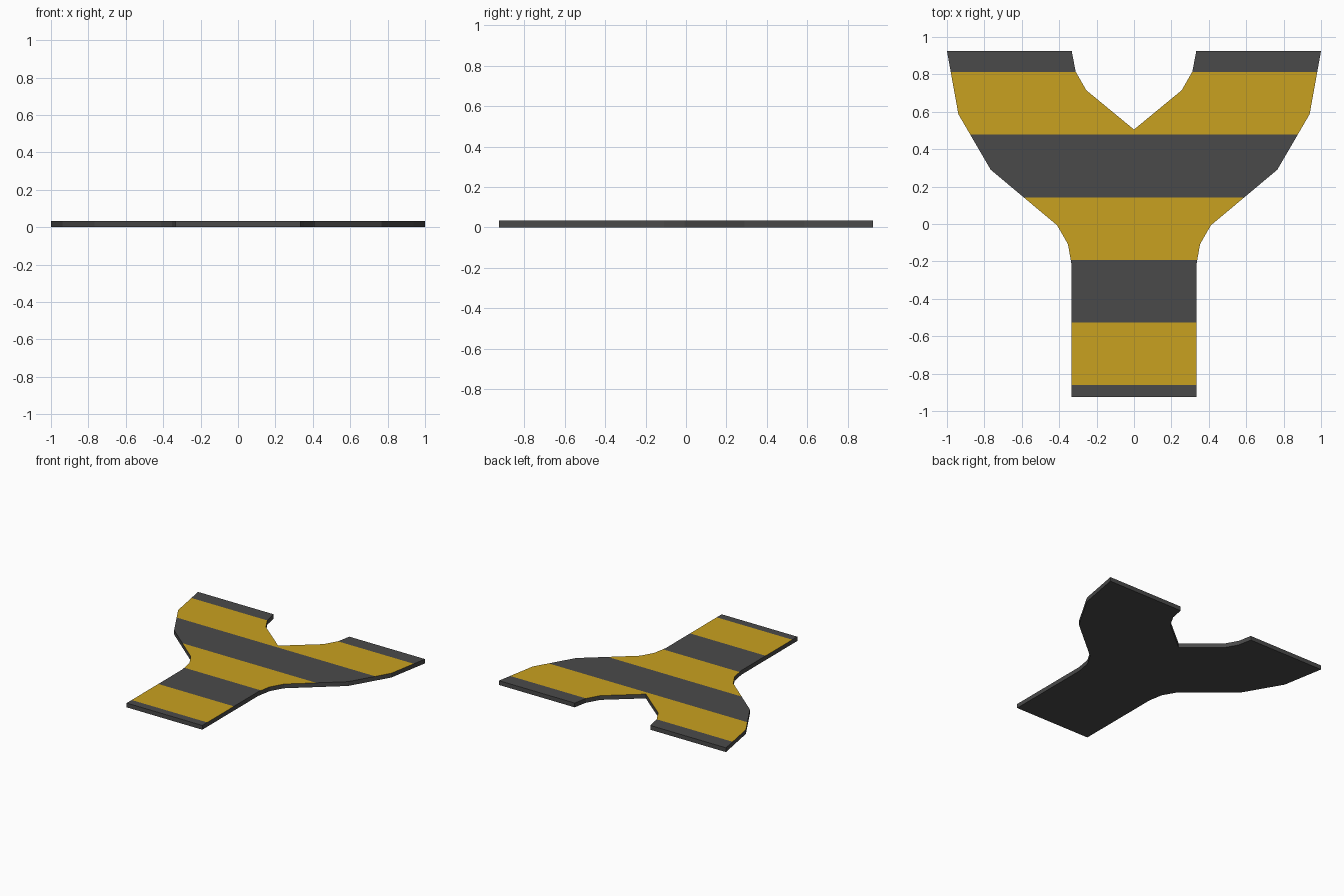
import bpy, bmesh, math

if "Cube" in bpy.data.objects:
    bpy.data.objects.remove(bpy.data.objects["Cube"])

THICK = 0.034
STRIPE = 0.335          # width of each painted band
FIRST = -0.862          # first band boundary from the stem end


def flat_material(name, rgb):
    m = bpy.data.materials.new(name)
    m.diffuse_color = (*rgb, 1)
    m.use_nodes = True
    m.node_tree.nodes["Principled BSDF"].inputs["Base Color"].default_value = m.diffuse_color
    return m


# Right half of the Y-shaped outline, counter-clockwise
half = [(0, -0.925), (0.333, -0.925), (0.333, -0.222), (0.353, -0.108),
        (0.411, -0.007), (0.766, 0.290), (0.939, 0.587), (1.0, 0.925),
        (0.333, 0.925), (0.312, 0.815), (0.255, 0.715), (0, 0.505)]

bm = bmesh.new()
bm.faces.new([bm.verts.new((x, y, THICK)) for x, y in half])

# Cut the band boundaries across the half
for i in range(6):
    bmesh.ops.bisect_plane(bm, geom=bm.verts[:] + bm.edges[:] + bm.faces[:],
                           plane_co=(0, FIRST + i * STRIPE, 0), plane_no=(0, 1, 0))

# Mirror to the left half and weld the centre line
dup = bmesh.ops.duplicate(bm, geom=bm.verts[:] + bm.edges[:] + bm.faces[:])["geom"]
for v in [g for g in dup if isinstance(g, bmesh.types.BMVert)]:
    v.co.x *= -1
bmesh.ops.remove_doubles(bm, verts=bm.verts[:], dist=0.0005)

# Give the plate its thickness
ext = bmesh.ops.extrude_face_region(bm, geom=bm.faces[:], use_keep_orig=True)["geom"]
for v in [g for g in ext if isinstance(g, bmesh.types.BMVert)]:
    v.co.z = 0
bmesh.ops.recalc_face_normals(bm, faces=bm.faces[:])

# Alternate bands are yellow on the top only
for f in bm.faces:
    if f.normal.z > 0.5:
        band = math.floor((f.calc_center_median().y - FIRST) / STRIPE)
        f.material_index = 1 if band % 2 == 0 else 0

mesh = bpy.data.meshes.new("forked_track_plate")
bm.to_mesh(mesh)
bm.free()
mesh.materials.append(flat_material("dark grey", (0.068, 0.068, 0.068)))
mesh.materials.append(flat_material("stripe yellow", (0.584, 0.357, 0.014)))
bpy.context.collection.objects.link(bpy.data.objects.new("forked_track_plate", mesh))
